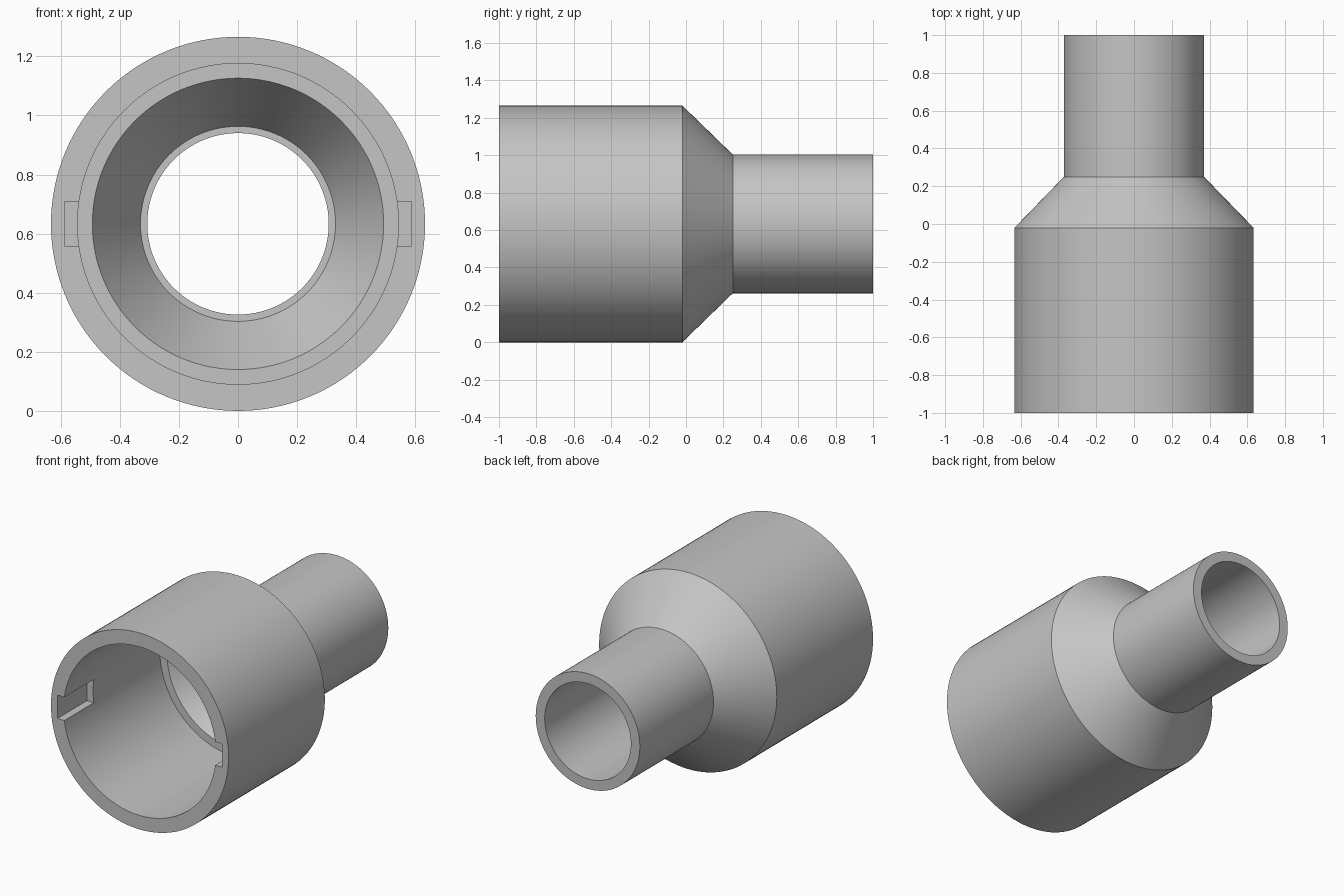
import bpy
import bmesh
from math import cos, sin, tau, radians

cube = bpy.data.objects.get("Cube")
if cube:
    bpy.data.objects.remove(cube, do_unlink=True)

SEGMENTS = 128
AXIS_Z = 0.633

# Closed wall section as (radius, y): outside front to back, then bore back to front
PROFILE = [
    (0.633, -1.0), (0.633, -0.02), (0.371, 0.25), (0.371, 1.0),
    (0.307, 1.0), (0.307, 0.25), (0.33, 0.25), (0.493, -0.02),
    (0.543, -0.02), (0.543, -1.0),
]

grey = bpy.data.materials.new("plain_grey")
grey.use_nodes = True
GREY = (0.56, 0.56, 0.56, 1)
grey.diffuse_color = GREY
shader = grey.node_tree.nodes["Principled BSDF"]
shader.inputs["Base Color"].default_value = GREY
shader.inputs["Roughness"].default_value = 0.6


def add_object(name, bm):
    bmesh.ops.recalc_face_normals(bm, faces=bm.faces)
    mesh = bpy.data.meshes.new(name)
    bm.to_mesh(mesh)
    bm.free()
    mesh.materials.append(grey)
    obj = bpy.data.objects.new(name, mesh)
    bpy.context.collection.objects.link(obj)
    return obj


def lathe(name, profile):
    """Revolve a closed section around the horizontal y axis."""
    bm = bmesh.new()
    rings = []
    for i in range(SEGMENTS):
        a = tau * i / SEGMENTS
        rings.append([bm.verts.new((r * cos(a), y, AXIS_Z + r * sin(a)))
                      for r, y in profile])
    for i, ring in enumerate(rings):
        following = rings[(i + 1) % SEGMENTS]
        for j in range(len(profile)):
            k = (j + 1) % len(profile)
            bm.faces.new((ring[j], ring[k], following[k], following[j]))
    return add_object(name, bm)


def slot_cutter(name, side):
    """Box that opens a keyway in the bore at the front rim."""
    bm = bmesh.new()
    bmesh.ops.create_cube(bm, size=1)
    bmesh.ops.scale(bm, vec=(0.187, 0.4, 0.15), verts=bm.verts)
    bmesh.ops.translate(bm, vec=(side * 0.4935, -0.9, AXIS_Z), verts=bm.verts)
    cutter = add_object(name, bm)
    cutter.hide_render = True
    return cutter


# Stepped hollow body
adapter = lathe("reducer_pipe", PROFILE)
bpy.context.view_layer.objects.active = adapter
adapter.select_set(True)

# Two opposite keyways
for label, side in (("left", 1), ("right", -1)):
    cutter = slot_cutter(label + "_slot_cutter", side)
    cut = adapter.modifiers.new(label + "_slot", "BOOLEAN")
    cut.operation = "DIFFERENCE"
    cut.solver = "EXACT"
    cut.object = cutter
    bpy.ops.object.modifier_apply(modifier=cut.name)
    bpy.data.objects.remove(cutter, do_unlink=True)

# Smooth walls with crisp rims
bpy.ops.object.select_all(action="DESELECT")
adapter.select_set(True)
bpy.ops.object.shade_smooth_by_angle(angle=radians(25))
